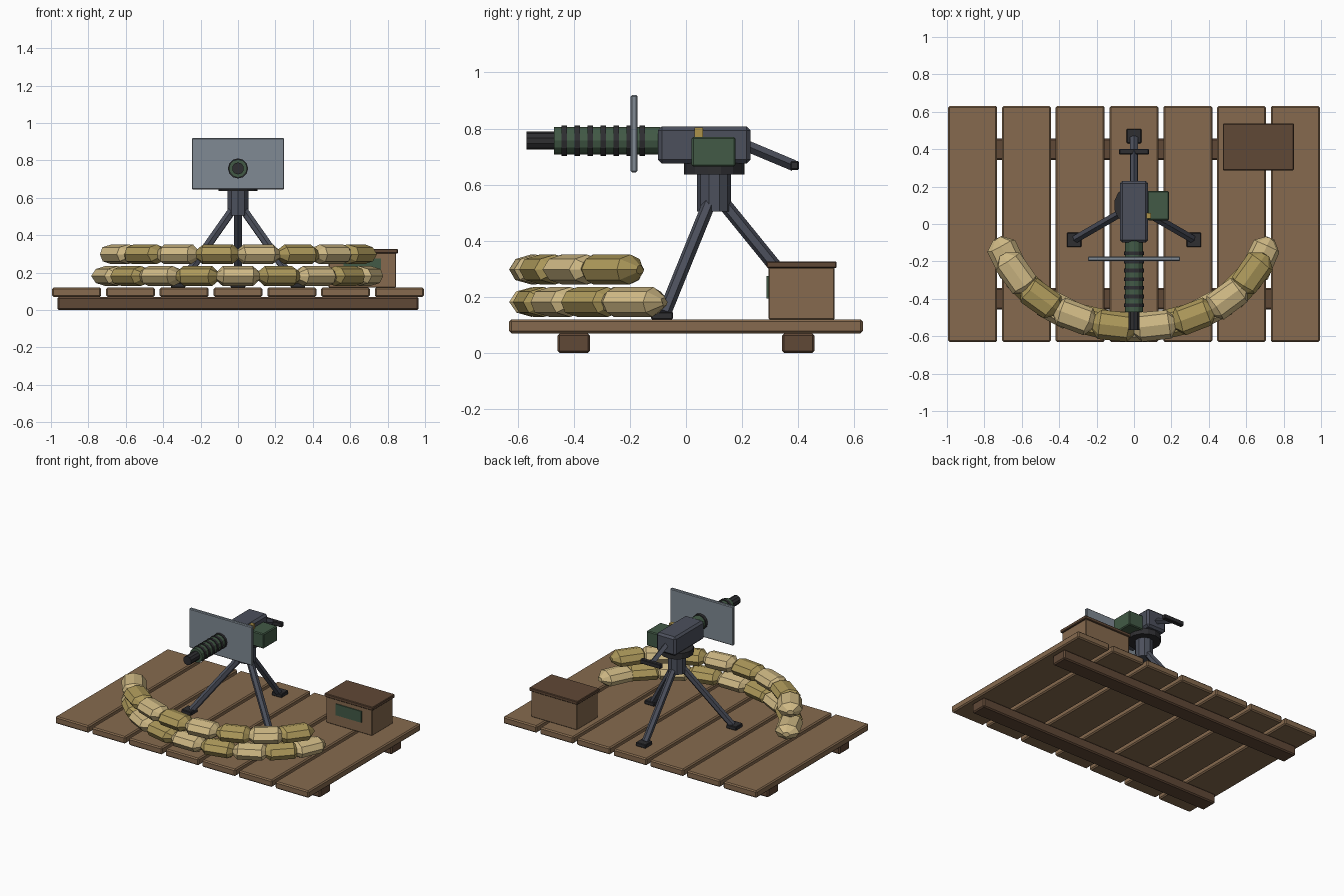
import bpy, bmesh, math, random
from mathutils import Vector, Matrix

random.seed(4)
cube = bpy.data.objects.get("Cube")
if cube:
    bpy.data.objects.remove(cube, do_unlink=True)


def material(name, rgb):
    """Flat colour given as 0-255 display values, stored as linear."""
    lin = [((c / 255 + 0.055) / 1.055) ** 2.4 for c in rgb] + [1]
    m = bpy.data.materials.new(name)
    m.use_nodes = True
    m.diffuse_color = lin
    m.node_tree.nodes["Principled BSDF"].inputs["Base Color"].default_value = lin
    return m


wood = material("plank wood", (134, 106, 78))
dark_wood = material("dark wood", (96, 72, 54))
tan = material("pale sandcloth", (206, 184, 132))
olive = material("olive sandcloth", (172, 152, 90))
gunmetal = material("gunmetal", (76, 80, 92))
black = material("black metal", (46, 46, 49))
green = material("army green", (66, 90, 70))
steel = material("shield steel", (128, 138, 148))
brass = material("brass", (172, 146, 74))


def finish(name, bm, mat, bevel=0):
    bmesh.ops.recalc_face_normals(bm, faces=bm.faces)
    mesh = bpy.data.meshes.new(name)
    bm.to_mesh(mesh)
    bm.free()
    mesh.materials.append(mat)
    ob = bpy.data.objects.new(name, mesh)
    bpy.context.collection.objects.link(ob)
    if bevel:
        mod = ob.modifiers.new("edge", "BEVEL")
        mod.width = bevel
        mod.segments = 1
    return ob


def box(name, mat, x, y, z, bevel=0.006):
    """Box from (min, max) ranges."""
    bm = bmesh.new()
    bmesh.ops.create_cube(bm, size=1)
    for v in bm.verts:
        v.co = [(a + b) / 2 + c * (b - a) for c, (a, b) in zip(v.co, (x, y, z))]
    return finish(name, bm, mat, bevel)


def rod(name, mat, start, end, radius, sides, bevel=0):
    """Prism between two points."""
    a, b = Vector(start), Vector(end)
    bm = bmesh.new()
    bmesh.ops.create_cone(bm, cap_ends=True, segments=sides, radius1=radius,
                          radius2=radius, depth=(b - a).length)
    turn = (b - a).to_track_quat("Z", "Y").to_matrix().to_4x4()
    bm.transform(Matrix.Translation((a + b) / 2) @ turn)
    return finish(name, bm, mat, bevel)


def sandbag(name, mat, place, angle):
    """Eight-sided bag with tapered ends, slightly uneven."""
    bm = bmesh.new()
    rings = []
    for x, r in ((-0.122, 0.3), (-0.078, 1), (0.078, 1), (0.122, 0.3)):
        ring = []
        for i in range(8):
            t = math.tau * i / 8
            wobble = random.uniform(0.94, 1.02)
            ring.append(bm.verts.new((x + random.uniform(-0.005, 0.005),
                                      0.08 * r * wobble * math.cos(t),
                                      0.053 * r * math.sin(t))))
        rings.append(ring)
    for a, b in zip(rings, rings[1:]):
        for i in range(8):
            j = (i + 1) % 8
            bm.faces.new((a[i], a[j], b[j], b[i]))
    bm.faces.new(rings[0])
    bm.faces.new(rings[-1])
    bm.transform(Matrix.Translation(place) @ Matrix.Rotation(angle, 4, "Z"))
    finish(name, bm, mat)


# Wooden platform
for i in range(7):
    x = (i - 3) * 0.2875
    box(f"plank_{i + 1}", wood, (x - 0.131, x + 0.131), (-0.63, 0.63), (0.07, 0.12), 0.008)
for side, y in (("front", -0.4), ("back", 0.4)):
    box(f"{side}_rail", dark_wood, (-0.965, 0.965), (y - 0.058, y + 0.058), (0, 0.07), 0.008)

# Curved sandbag wall, two staggered rows
for row, count, z in (("lower", 9, 0.182), ("upper", 8, 0.298)):
    for i in range(count):
        t = math.radians((i - (count - 1) / 2) * 17.5)
        place = (0.72 * math.sin(t), -0.55 * math.cos(t), z)
        heading = math.atan2(0.55 * math.sin(t), 0.72 * math.cos(t))
        sandbag(f"{row}_sandbag_{i + 1}", olive if i % 2 else tan, place, heading)

# Supply crate
box("crate_body", wood, (0.485, 0.845), (0.294, 0.53), (0.12, 0.305), 0.004)
box("crate_lid", dark_wood, (0.475, 0.855), (0.287, 0.537), (0.303, 0.327), 0.004)
box("crate_label", green, (0.565, 0.765), (0.287, 0.295), (0.195, 0.275), 0)

# Tripod
for i, a in enumerate((90, 210, 330)):
    c, s = math.cos(math.radians(a)), math.sin(math.radians(a))
    x, y = 0.37 * c, 0.1 + 0.37 * s
    rod(f"tripod_leg_{i + 1}", gunmetal, (0.03 * c, 0.1 + 0.03 * s, 0.54),
        (0.355 * c, 0.1 + 0.355 * s, 0.14), 0.024, 6)
    box(f"tripod_foot_{i + 1}", black, (x - 0.039, x + 0.039), (y - 0.039, y + 0.039),
        (0.12, 0.147), 0.004)
rod("pedestal", gunmetal, (0, 0.1, 0.505), (0, 0.1, 0.64), 0.06, 10)
rod("turntable", black, (0, 0.1, 0.637), (0, 0.1, 0.678), 0.108, 14)

# Gun body and barrel
BORE = 0.757
box("receiver", gunmetal, (-0.076, 0.076), (-0.1, 0.23), (0.675, 0.808), 0.014)
rod("barrel_jacket", green, (0, -0.47, BORE), (0, -0.09, BORE), 0.049, 12)
for i in range(7):
    y = -0.434 + i * 0.0463
    rod(f"cooling_ring_{i + 1}", black, (0, y - 0.01, BORE), (0, y + 0.01, BORE), 0.054, 12)
rod("muzzle", black, (0, -0.568, BORE), (0, -0.46, BORE), 0.032, 10)
box("shield", steel, (-0.247, 0.247), (-0.197, -0.173), (0.644, 0.92), 0.005)

# Ammunition feed
box("ammo_box", green, (0.072, 0.187), (0.02, 0.177), (0.665, 0.77), 0.006)
box("feed_tab", brass, (0.06, 0.092), (0.03, 0.06), (0.765, 0.804), 0)

# Rear grip
rod("grip_stem", gunmetal, (0, 0.22, 0.737), (0, 0.385, 0.668), 0.02, 4)
box("grip_bar", black, (-0.08, 0.08), (0.372, 0.402), (0.653, 0.684), 0.004)
